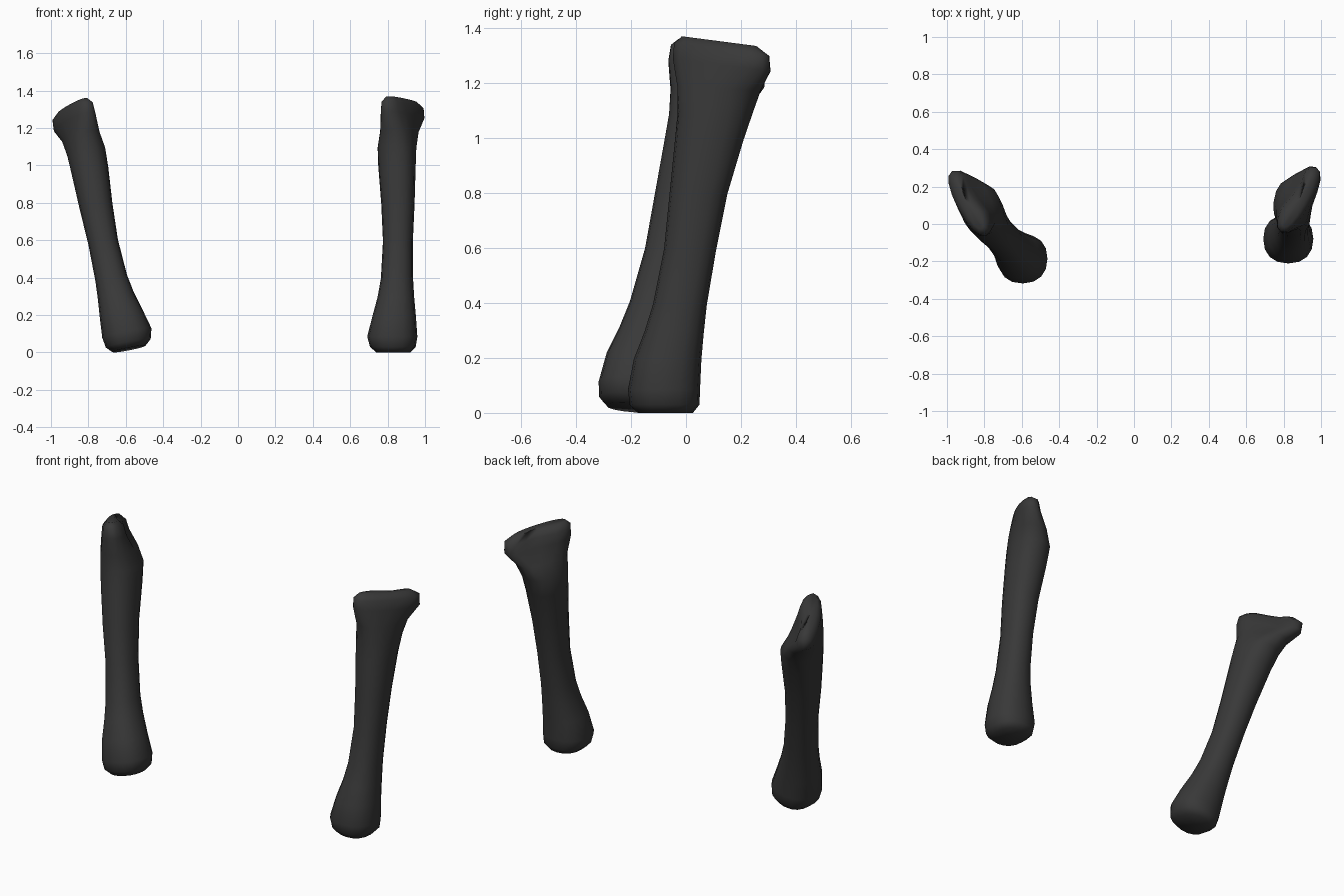
import bpy, bmesh, math
from mathutils import Matrix, Vector

if "Cube" in bpy.data.objects:
    bpy.data.objects.remove(bpy.data.objects["Cube"])

# bone sections: z, centre x, centre y, long radius, short radius, long-axis angle
SECTIONS = [
    (0.005, 0.83, -0.075, 0.10, 0.09, 90),
    (0.035, 0.828, -0.078, 0.127, 0.122, 90),
    (0.09, 0.825, -0.08, 0.131, 0.134, 90),
    (0.20, 0.835, -0.067, 0.123, 0.116, 90),
    (0.30, 0.844, -0.043, 0.108, 0.098, 90),
    (0.40, 0.85, -0.022, 0.098, 0.086, 90),
    (0.60, 0.855, 0.015, 0.095, 0.080, 90),
    (0.80, 0.855, 0.045, 0.105, 0.089, 90),
    (1.00, 0.85, 0.085, 0.125, 0.100, 88),
    (1.10, 0.85, 0.107, 0.138, 0.104, 84),
    (1.19, 0.862, 0.12, 0.157, 0.094, 73),
    (1.28, 0.88, 0.13, 0.198, 0.074, 62),
    (1.335, 0.88, 0.13, 0.196, 0.064, 61),
    (1.365, 0.875, 0.12, 0.155, 0.036, 61),
]
SIDES = 16


def ring(z, cx, cy, rl, rs, ang):
    pts = []
    a = math.radians(ang)
    top = min(1, max(0, (z - 1.12) / 0.14))
    for i in range(SIDES):
        t = 2 * math.pi * i / SIDES
        c, s = math.cos(t), math.sin(t)
        u = rl * math.copysign(abs(c) ** 0.88, c)
        v = rs * math.copysign(abs(s) ** 0.88, s)
        if v > 0:  # hollow on the inner rear face near the top
            v -= top * 0.035 * math.exp(-((u - 0.05) / 0.08) ** 2) * v / rs
        x = cx + u * math.cos(a) - v * math.sin(a)
        y = cy + u * math.sin(a) + v * math.cos(a)
        pts.append(Vector((x, y, z - top * 0.13 * (y - 0.06))))
    return pts


def bone(name, matrix, mirrored):
    bm = bmesh.new()
    loops = [[bm.verts.new(p) for p in ring(*s)] for s in SECTIONS]
    for lo, hi in zip(loops, loops[1:]):
        for i in range(SIDES):
            j = (i + 1) % SIDES
            bm.faces.new((lo[i], lo[j], hi[j], hi[i]))
    for loop in (loops[0], loops[-1]):
        mid = bm.verts.new(sum((v.co for v in loop), Vector()) / SIDES)
        for i in range(SIDES):
            bm.faces.new((loop[i], loop[(i + 1) % SIDES], mid))
    if mirrored:
        bm.transform(Matrix.Scale(-1, 4, (1, 0, 0)))
    bm.transform(matrix)
    low = min(v.co.z for v in bm.verts)
    bm.transform(Matrix.Translation((0, 0, -low)))
    bmesh.ops.recalc_face_normals(bm, faces=bm.faces[:])
    me = bpy.data.meshes.new(name)
    bm.to_mesh(me)
    bm.free()
    me.polygons.foreach_set("use_smooth", [True] * len(me.polygons))
    ob = bpy.data.objects.new(name, me)
    bpy.context.collection.objects.link(ob)
    mat = bpy.data.materials.get("dark_grey") or bpy.data.materials.new("dark_grey")
    mat.diffuse_color = (0.04, 0.04, 0.04, 1)
    mat.use_nodes = True
    mat.node_tree.nodes["Principled BSDF"].inputs["Base Color"].default_value = mat.diffuse_color
    me.materials.append(mat)


# upright bone on the right, mirrored and tilted bone on the left
bone("right_leg_bone", Matrix.Identity(4), False)
pivot = Vector((-0.87, 0.11, 1.33))
tilt = (Matrix.Translation(pivot + Vector((-0.005, -0.015, 0)))
        @ Matrix.Rotation(math.radians(-4.4), 4, 'X')
        @ Matrix.Rotation(math.radians(-11), 4, 'Y')
        @ Matrix.Translation(-pivot))
bone("left_leg_bone", tilt, True)
